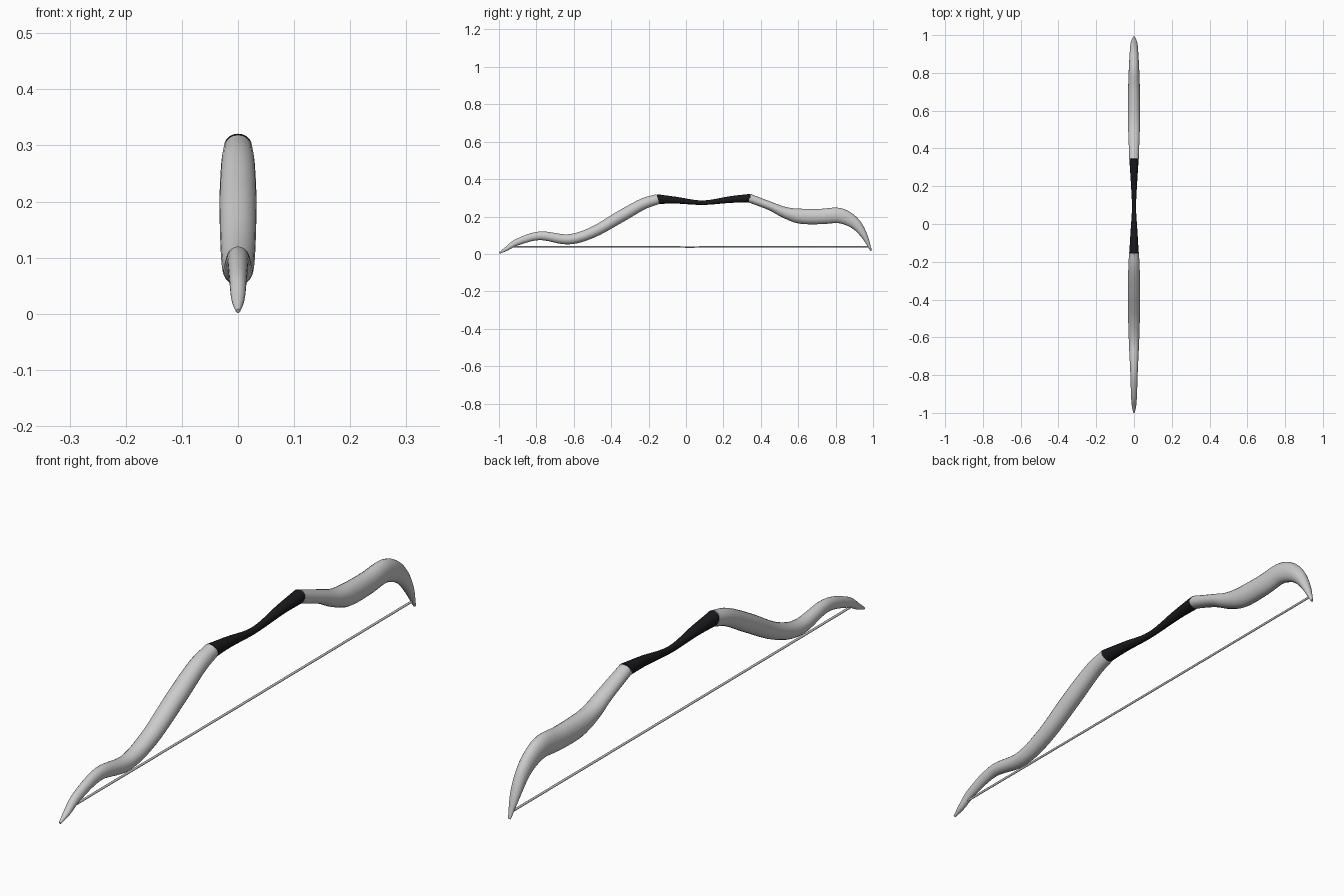
import bpy, bmesh, math
from mathutils import Vector

if "Cube" in bpy.data.objects:
    bpy.data.objects.remove(bpy.data.objects["Cube"])

SIDES = 20


def spline(points, steps=6):
    """Catmull-Rom samples through the stations."""
    p = [Vector(q) for q in points]
    p = [2 * p[0] - p[1]] + p + [2 * p[-1] - p[-2]]
    out = []
    for i in range(1, len(p) - 2):
        a, b, c, d = p[i - 1:i + 3]
        for s in range(steps):
            t = s / steps
            out.append(0.5 * (2 * b + (c - a) * t + (2 * a - 5 * b + 4 * c - d) * t * t
                              + (3 * b - a - 3 * c + d) * t ** 3))
    return out + [p[-2]]


def loft(name, stations, steps=6):
    """Oval tube in the YZ plane; station = (y, z centre), (half width, half depth)."""
    centres = spline([s[:2] for s in stations], steps)
    sizes = spline([s[2:] for s in stations], steps)
    bm = bmesh.new()
    rings = []
    for i, (c, size) in enumerate(zip(centres, sizes)):
        t = (centres[min(i + 1, len(centres) - 1)] - centres[max(i - 1, 0)]).normalized()
        ring = []
        for k in range(SIDES):
            a = 2 * math.pi * k / SIDES
            w, h = size.x * math.cos(a), size.y * math.sin(a)
            ring.append(bm.verts.new((w, c.x - t.y * h, c.y + t.x * h)))
        rings.append(ring)
    for r0, r1 in zip(rings, rings[1:]):
        for k in range(SIDES):
            j = (k + 1) % SIDES
            bm.faces.new((r0[k], r0[j], r1[j], r1[k]))
    bm.faces.new(rings[0])
    bm.faces.new(rings[-1])
    bmesh.ops.recalc_face_normals(bm, faces=bm.faces)
    mesh = bpy.data.meshes.new(name)
    bm.to_mesh(mesh)
    bm.free()
    ob = bpy.data.objects.new(name, mesh)
    bpy.context.collection.objects.link(ob)
    bpy.ops.object.select_all(action='DESELECT')
    ob.select_set(True)
    bpy.context.view_layer.objects.active = ob
    bpy.ops.object.shade_smooth_by_angle(angle=math.radians(40))
    return ob


# Long, gently recurved limb
loft("rear_limb", [
    (-0.998, 0.005, 0.004, 0.004), (-0.96, 0.027, 0.012, 0.011),
    (-0.90, 0.064, 0.016, 0.018), (-0.78, 0.097, 0.020, 0.023),
    (-0.63, 0.078, 0.027, 0.027), (-0.50, 0.115, 0.031, 0.029),
    (-0.35, 0.200, 0.033, 0.032), (-0.23, 0.267, 0.030, 0.030),
    (-0.15, 0.293, 0.026, 0.027)])

# Hooked limb
loft("front_limb", [
    (0.34, 0.298, 0.025, 0.023), (0.45, 0.256, 0.029, 0.023),
    (0.53, 0.221, 0.032, 0.030), (0.61, 0.202, 0.033, 0.040),
    (0.72, 0.200, 0.031, 0.041), (0.81, 0.206, 0.028, 0.041),
    (0.87, 0.186, 0.025, 0.036), (0.918, 0.148, 0.022, 0.027),
    (0.957, 0.090, 0.018, 0.016), (0.990, 0.017, 0.005, 0.004)])

# Dark waisted grip
grip = loft("grip", [
    (-0.155, 0.293, 0.025, 0.026), (-0.05, 0.287, 0.019, 0.018),
    (0.09, 0.274, 0.011, 0.012), (0.24, 0.291, 0.018, 0.018),
    (0.345, 0.298, 0.025, 0.023)])
dark = bpy.data.materials.new("dark_wrap")
dark.diffuse_color = (0.01, 0.01, 0.012, 1)
dark.use_nodes = True
dark.node_tree.nodes["Principled BSDF"].inputs["Base Color"].default_value = dark.diffuse_color
grip.data.materials.append(dark)

# Bowstring
loft("string", [(-0.94, 0.038, 0.004, 0.004), (0.02, 0.037, 0.004, 0.004),
                (0.98, 0.038, 0.004, 0.004)], 2)
